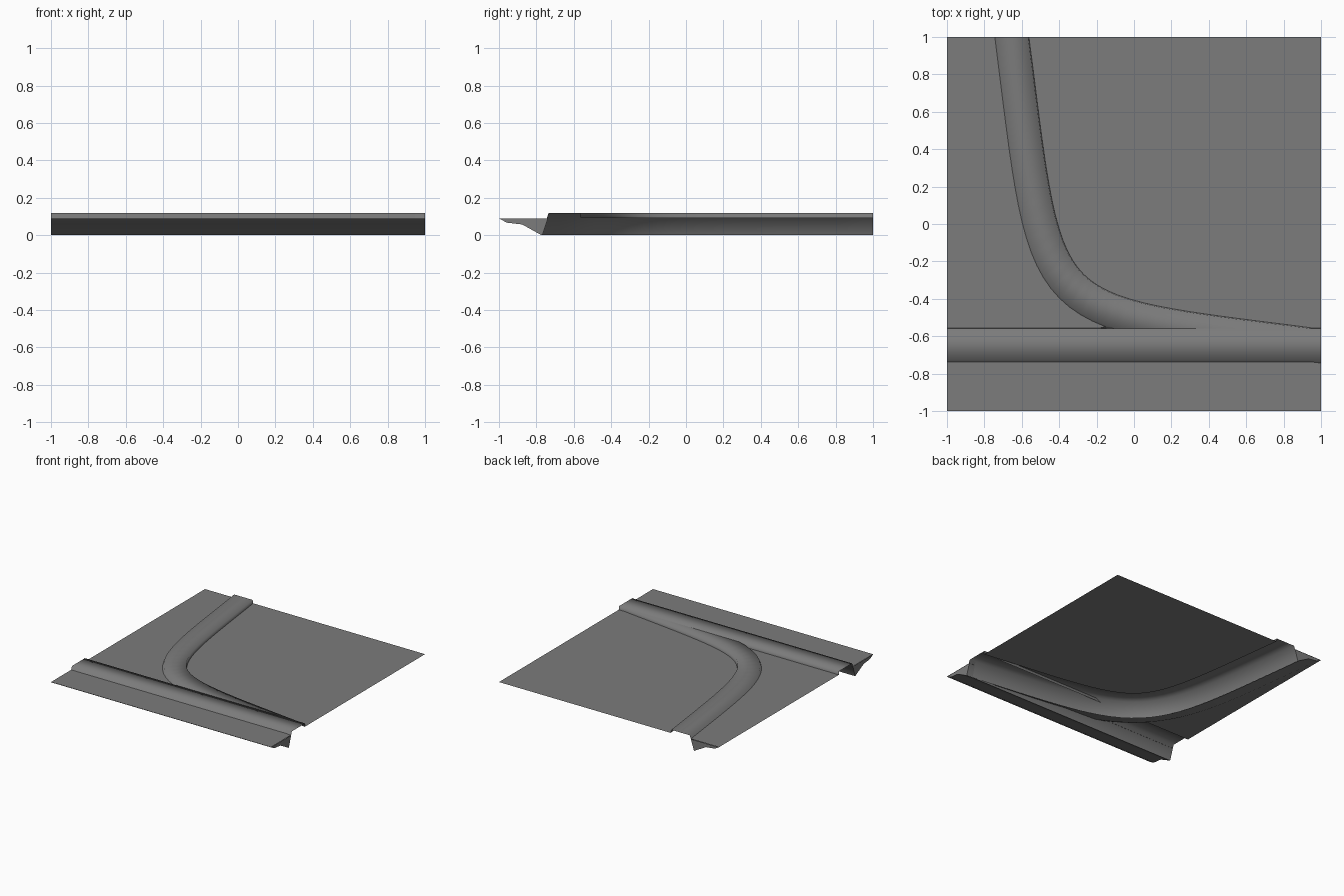
import bpy
import bmesh
import math
from mathutils import Vector

cube = bpy.data.objects.get("Cube")
if cube:
    bpy.data.objects.remove(cube, do_unlink=True)

PLATE_Z = 0.092
STEPS = 28

grey = bpy.data.materials.new("ground_grey")
grey.use_nodes = True
COLOUR = (0.2, 0.2, 0.2, 1)
grey.diffuse_color = COLOUR
grey.node_tree.nodes["Principled BSDF"].inputs["Base Color"].default_value = COLOUR


def finish(name, bm, angle):
    mesh = bpy.data.meshes.new(name)
    bm.to_mesh(mesh)
    bm.free()
    mesh.materials.append(grey)
    obj = bpy.data.objects.new(name, mesh)
    bpy.context.collection.objects.link(obj)
    bpy.ops.object.select_all(action="DESELECT")
    obj.select_set(True)
    bpy.context.view_layer.objects.active = obj
    bpy.ops.object.shade_smooth_by_angle(angle=math.radians(angle))
    return obj


def place(station, offset, z):
    """Point at an outward offset from a path station, kept on the tile."""
    centre, outward = station
    p = centre + outward * offset
    return Vector((max(-1, min(1, p.x)), max(-1, min(1, p.y)), z))


def sweep(name, stations, profile, angle, cap=None):
    """Run an (offset, height) profile along a path."""
    bm = bmesh.new()
    rows = [[bm.verts.new(place(s, d, z)) for d, z in profile] for s in stations]
    for a, b in zip(rows, rows[1:]):
        for i in range(len(profile) - 1):
            bm.faces.new((a[i], a[i + 1], b[i + 1], b[i]))
    if cap:
        for s in (stations[0], stations[-1]):
            bm.faces.new([bm.verts.new(place(s, d, z)) for d, z in profile + [cap]])
    return finish(name, bm, angle)


def plate(name, points):
    bm = bmesh.new()
    face = bm.faces.new([bm.verts.new((x, y, PLATE_Z)) for x, y in points])
    face.normal_update()
    if face.normal.z < 0:
        face.normal_flip()
    return finish(name, bm, 30)


# Paths: a straight run along the front and a bend from back to side
straight = [(Vector((x, -0.643)), Vector((0, -1))) for x in (-1, -0.5, 0, 0.5, 1)]

ctrl = [Vector(p) for p in ((-0.65, 1), (-0.45, -0.55), (-0.55, -0.45), (1, -0.65))]
bend = []
for k in range(STEPS + 1):
    t = k / STEPS
    u = 1 - t
    pos = ctrl[0] * u**3 + ctrl[1] * 3 * u * u * t + ctrl[2] * 3 * u * t * t + ctrl[3] * t**3
    tan = ((ctrl[1] - ctrl[0]) * u * u + (ctrl[2] - ctrl[1]) * 2 * u * t
           + (ctrl[3] - ctrl[2]) * t * t).normalized()
    bend.append((pos, Vector((tan.y, -tan.x))))
# Square the ends to the tile border
bend[0] = (ctrl[0], Vector((-1, 0)))
bend[-1] = (ctrl[3], Vector((0, -1)))


def raised(top):
    return [(0.088, 0), (0.088, 0)] and [(-0.088, PLATE_Z), (-0.083, top), (0.085, top), (0.125, 0)]


# Raised strips with their deep outer walls
sweep("straight_strip", straight, raised(0.12), 85)
sweep("curved_strip", bend, raised(0.1185), 85)

# Sloping skirts under the outer plates
skirt = [(0.125, 0), (0.235, 0.058), (0.315, 0.067), (0.357, 0.09)]
sweep("straight_skirt", straight, skirt, 40, cap=(0.095, 0.09))
sweep("curved_skirt", bend, [(d * 0.98, z + 0.002 * (z > 0) * (z < 0.09)) for d, z in skirt],
      40, cap=(0.095, 0.09))

# Flat plates between the strips
inner = [place(s, -0.088, 0).xy for s in bend]
plate("inner_plate", inner + [Vector((1, 1))])
outer = [p for p in (place(s, 0.094, 0).xy for s in bend) if p.y > -0.56]
plate("corner_plate", outer + [Vector((-0.2, -0.56)), Vector((-1, -0.56)), Vector((-1, 1))])
plate("front_plate", [(-1, -1), (1, -1), (1, -0.736), (-1, -0.736)])
